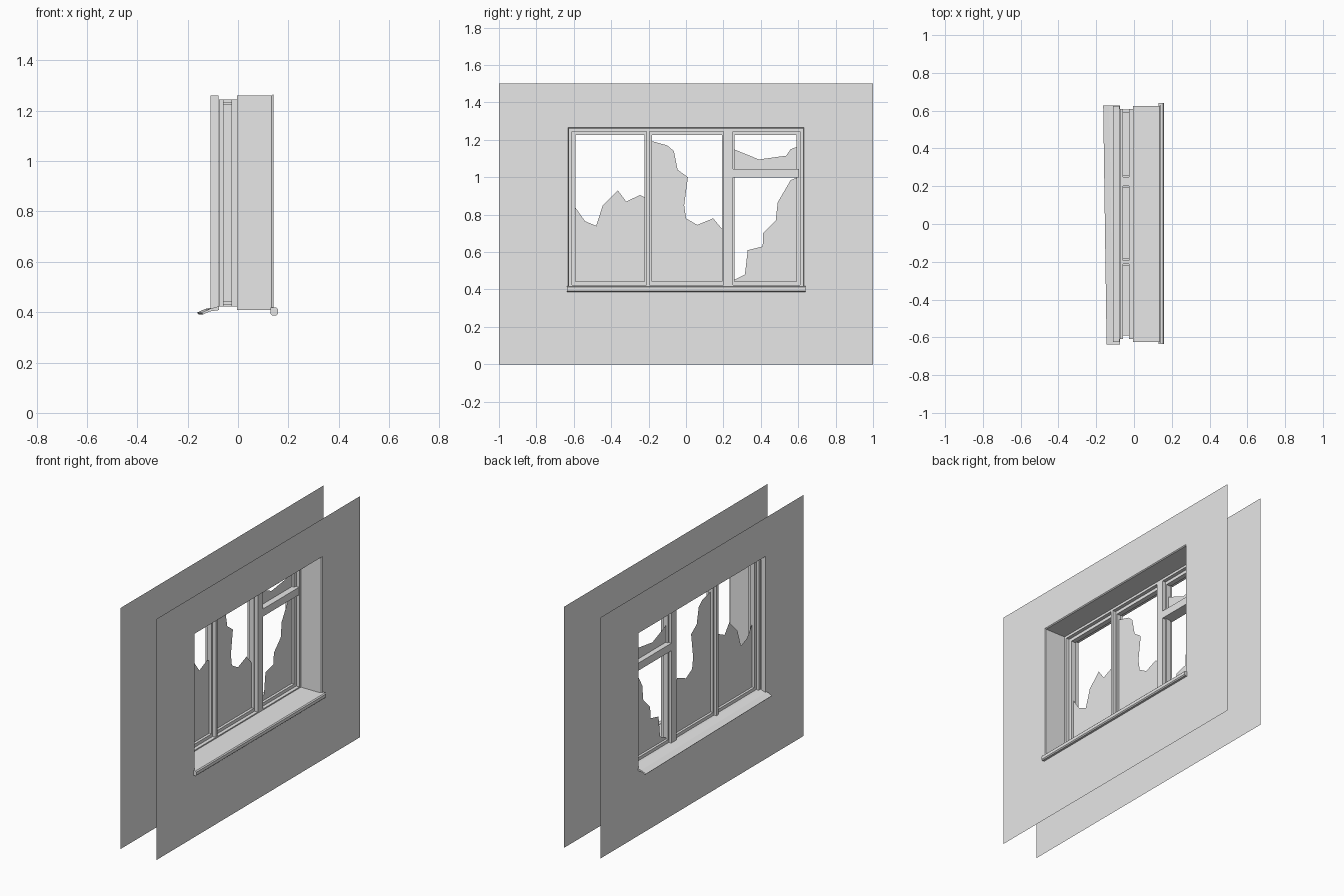
import bpy, bmesh

cube = bpy.data.objects.get("Cube")
if cube:
    bpy.data.objects.remove(cube, do_unlink=True)

grey = bpy.data.materials.new("plain_grey")
grey.use_nodes = True
grey.diffuse_color = (0.8, 0.8, 0.8, 1)
grey.node_tree.nodes["Principled BSDF"].inputs["Base Color"].default_value = (0.8, 0.8, 0.8, 1)


def make(name, verts, faces, solid=False):
    mesh = bpy.data.meshes.new(name)
    mesh.from_pydata(verts, [], faces)
    mesh.materials.append(grey)
    if solid:
        bm = bmesh.new()
        bm.from_mesh(mesh)
        bmesh.ops.recalc_face_normals(bm, faces=bm.faces)
        bm.to_mesh(mesh)
        bm.free()
    obj = bpy.data.objects.new(name, mesh)
    bpy.context.collection.objects.link(obj)
    return obj


def loop(x, y0, y1, z0, z1):
    return [(x, y0, z0), (x, y1, z0), (x, y1, z1), (x, y0, z1)]


def loft(name, loops):
    """Skin a series of rectangular loops, facing into the opening."""
    faces = []
    for a in range(0, 4 * (len(loops) - 1), 4):
        for i in range(4):
            j = (i + 1) % 4
            faces.append((a + i, a + 4 + i, a + 4 + j, a + j))
    return make(name, sum(loops, []), faces)


def ring(name, profile):
    """Sweep a profile of (inset, x) points round the opening."""
    return loft(name, [loop(x, -W + d, W - d, BOTTOM + d, TOP - d) for d, x in profile])


def prism(name, section, y0, y1, skew=0.0):
    """Extrude an x-z section along y, optionally pulling the far end in x."""
    n = len(section)
    verts = [(x, y0, z) for x, z in section]
    verts += [(x + (skew if x < OUT else 0), y1, z) for x, z in section]
    faces = [tuple(range(n)), tuple(range(n, 2 * n))]
    faces += [(i, (i + 1) % n, (i + 1) % n + n, i + n) for i in range(n)]
    return make(name, verts, faces, True)


def bar(name, x0, x1, y0, y1, z0, z1):
    return prism(name, [(x0, z0), (x1, z0), (x1, z1), (x0, z1)], y0, y1)


def glass(name, y0, y1, z0, edge):
    """Broken pane: straight bottom and a jagged upper edge."""
    pts = [(y0, z0), (y1, z0)] + edge[::-1]
    return make(name, [(-0.042, y, z) for y, z in pts], [tuple(range(len(pts)))])


W, BOTTOM, TOP = 0.625, 0.408, 1.26
OUT, IN = -0.11, 0.14

# Two thin wall skins with the window opening
outer_edge = (-1, 1, 0, 1.5)
hole = (-W, W, BOTTOM, TOP)
lip = (-W - 0.005, W + 0.005, BOTTOM - 0.005, TOP + 0.005)
loft("inner_wall", [loop(IN, *lip), loop(IN, *outer_edge)])
loft("outer_wall", [loop(OUT, *outer_edge), loop(OUT, *hole)])

# Reveals and stepped window frame
ring("outer_reveal", [(0, OUT), (0, -0.078)])
ring("window_frame", [(0, -0.075), (0.015, -0.075), (0.015, -0.057), (0.035, -0.057),
                      (0.035, -0.026), (0.015, -0.026), (0.015, -0.004), (0, -0.004)])
ring("inner_reveal", [(0, -0.004), (0, 0.134), (-0.005, IN)])

# Mullions with glazing beads, and transom
for side, y0, y1, bead in (("right", -0.212, -0.194, 0.011), ("left", 0.2, 0.25, 0.008)):
    bar(side + "_mullion", -0.075, -0.004, y0, y1, 0.423, 1.245)
    bar(side + "_mullion_bead", -0.057, -0.026, y0 - bead, y1 + bead, 0.43, 1.235)
bar("transom", -0.075, -0.004, 0.25, 0.605, 0.998, 1.045)

# Broken panes
glass("right_pane", -0.6, -0.215, 0.435,
      [(-0.6, 0.85), (-0.54, 0.765), (-0.48, 0.74), (-0.445, 0.85),
       (-0.365, 0.93), (-0.32, 0.87), (-0.245, 0.905), (-0.215, 0.89)])
glass("middle_pane", -0.19, 0.195, 0.435,
      [(-0.19, 1.195), (-0.1, 1.17), (-0.065, 1.14), (-0.045, 1.04), (0.01, 1.0),
       (-0.01, 0.85), (0, 0.78), (0.06, 0.745), (0.145, 0.78), (0.195, 0.72)])
glass("left_lower_pane", 0.255, 0.6, 0.435,
      [(0.255, 0.45), (0.315, 0.48), (0.33, 0.61), (0.41, 0.63), (0.412, 0.7),
       (0.48, 0.77), (0.49, 0.865), (0.56, 0.985), (0.6, 1.0)])
glass("left_upper_pane", 0.255, 0.6, 1.04,
      [(0.255, 1.15), (0.39, 1.095), (0.535, 1.115), (0.56, 1.15), (0.6, 1.165)])

# Indoor sill board with rounded nose
bar("inner_sill", -0.004, 0.135, -W, W, 0.409, 0.416)
prism("inner_sill_nose", [(0.13, 0.392), (0.135, 0.387), (0.153, 0.387), (0.159, 0.393),
                          (0.159, 0.412), (0.153, 0.418), (0.13, 0.418)], -0.636, 0.64)

# Sloping outdoor sill, slightly askew
prism("outer_sill", [(-0.075, 0.424), (-0.075, 0.408), (-0.112, 0.403), (-0.139, 0.391),
                     (-0.145, 0.398), (-0.112, 0.413)], -0.638, 0.627, -0.018)
